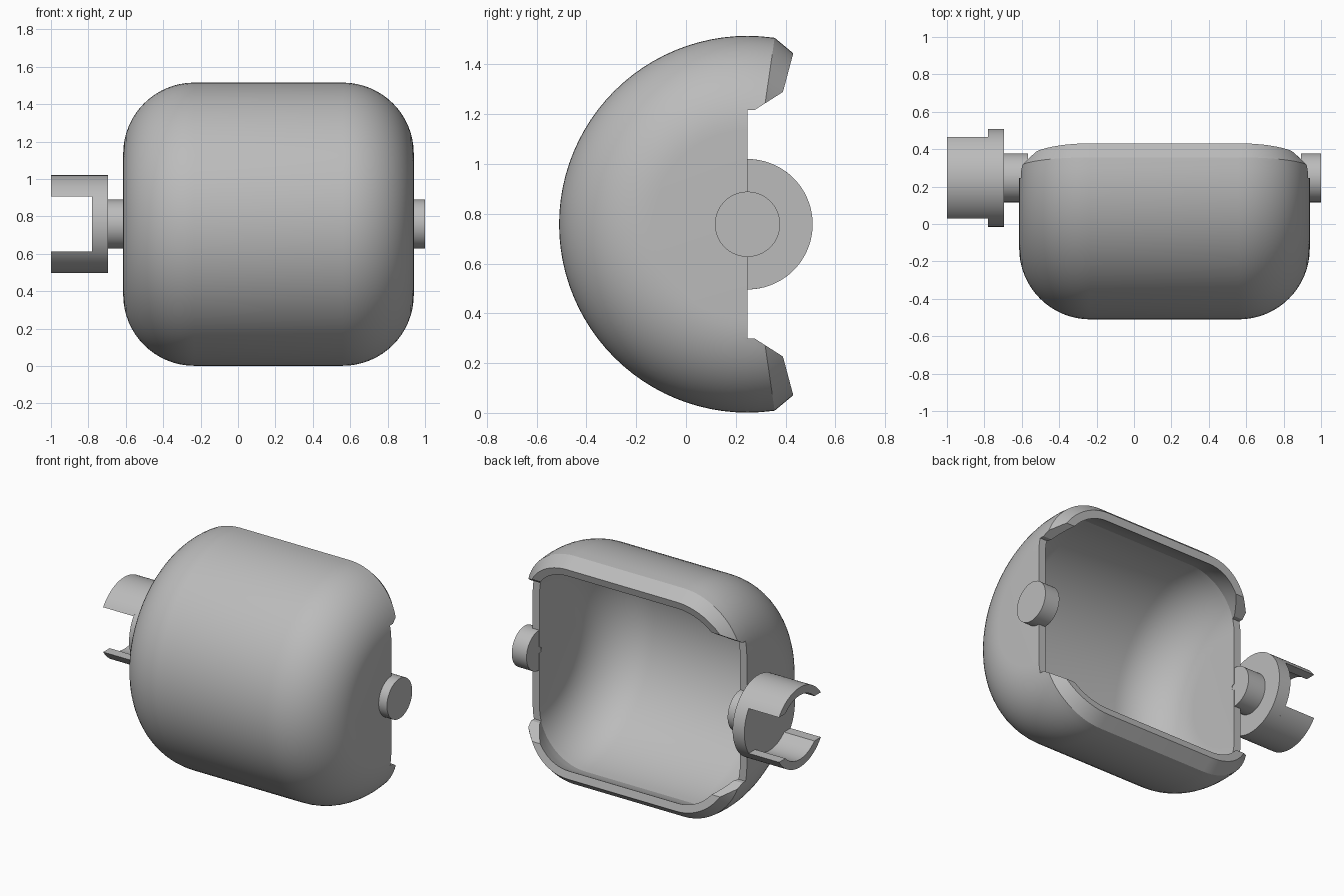
import bpy, bmesh
from math import sin, cos, pi, radians, asin

if "Cube" in bpy.data.objects:
    bpy.data.objects.remove(bpy.data.objects["Cube"], do_unlink=True)

AXIS_Y, AXIS_Z = 0.247, 0.758      # turning axis, parallel to x
RADIUS, FILLET, WALL = 0.757, 0.38, 0.05
MID_X, HALF_X = 0.163, 0.777

grey = bpy.data.materials.new("plain grey")
grey.use_nodes = True
colour = (0.5, 0.5, 0.5, 1)
grey.diffuse_color = colour
grey.node_tree.nodes["Principled BSDF"].inputs["Base Color"].default_value = colour


def make_object(name, bm):
    bmesh.ops.recalc_face_normals(bm, faces=bm.faces)
    mesh = bpy.data.meshes.new(name)
    bm.to_mesh(mesh)
    bm.free()
    mesh.materials.append(grey)
    ob = bpy.data.objects.new(name, mesh)
    bpy.context.collection.objects.link(ob)
    return ob


def activate(ob):
    bpy.ops.object.select_all(action='DESELECT')
    ob.select_set(True)
    bpy.context.view_layer.objects.active = ob


def smooth(ob):
    activate(ob)
    bpy.ops.object.shade_smooth_by_angle(angle=radians(12))


def prism(name, outline, x0, x1):
    """Extrude a (y, z) outline, measured from the axis, along x."""
    bm = bmesh.new()
    ends = [[bm.verts.new((x, AXIS_Y + y, AXIS_Z + z)) for y, z in outline] for x in (x0, x1)]
    for end in ends:
        bm.faces.new(end)
    n = len(outline)
    for i in range(n):
        j = (i + 1) % n
        bm.faces.new((ends[0][i], ends[0][j], ends[1][j], ends[1][i]))
    return make_object(name, bm)


def arc(r, a0, a1, n):
    return [(r * cos(a0 + (a1 - a0) * i / n), r * sin(a0 + (a1 - a0) * i / n)) for i in range(n + 1)]


def cylinder(name, r, x0, x1):
    ob = prism(name, arc(r, 0, 2 * pi, 72)[:-1], x0, x1)
    smooth(ob)
    return ob


def barrel_profile(offset):
    """Rounded (x, r) half outline, moved inward by offset."""
    f = FILLET - offset
    cx, cr = HALF_X - FILLET, RADIUS - FILLET
    right = [(cx + x, cr + r) for x, r in arc(f, 0, pi / 2, 16)]
    right.insert(0, (HALF_X - offset, 0.02))
    return right + [(-x, r) for x, r in reversed(right)]


# Shell: hollow turned body whose rim tapers inward at both ends of the sweep
LIP, BEVEL, INSET = 15, 8.3, 0.046
half_sweep = [-LIP, -BEVEL, -4, 0] + [3.75 * i for i in range(1, 25)]
sweep = half_sweep + [180 - a for a in reversed(half_sweep[:-1])]
bm = bmesh.new()
rings = []
for a in sweep:
    past = max(0, -a, a - 180)
    outer = barrel_profile(INSET * max(0, past - BEVEL) / (LIP - BEVEL))
    inner = barrel_profile(WALL + INSET * past / LIP)
    t = radians(a)
    rings.append([bm.verts.new((MID_X + x, AXIS_Y - r * sin(t), AXIS_Z + r * cos(t)))
                  for x, r in outer + inner[::-1]])
for p, q in zip(rings, rings[1:]):
    for i in range(len(p)):
        j = (i + 1) % len(p)
        bm.faces.new((p[i], p[j], q[j], q[i]))
bm.faces.new(rings[0])
bm.faces.new(rings[-1])
shell = make_object("shell", bm)

# Opening: trims the end walls flat and slants the ends of the lips
upper = [(0, 0.46), (0.03, 0.46), (0.14, 0.53), (0.3, 0.632)]
cutter = prism("opening_cutter", upper + [(y, -z) for y, z in reversed(upper)], -1.2, 1.2)
cutter.hide_render = True
cut = shell.modifiers.new("opening", 'BOOLEAN')
cut.operation, cut.solver, cut.object = 'DIFFERENCE', 'EXACT', cutter
activate(shell)
bpy.ops.object.modifier_apply(modifier=cut.name)
bpy.data.objects.remove(cutter, do_unlink=True)
smooth(shell)

# Pivot pins, set into the end walls
cylinder("left_pin", 0.131, 0.893, 1.0)
cylinder("right_pin", 0.131, -0.72, -0.567)

# Coupling disc with two curved prongs
DISC_R, PRONG_R, GAP = 0.262, 0.21, 0.147
cylinder("coupling_disc", DISC_R, -0.78, -0.695)
a_out, a_in = asin(GAP / DISC_R), asin(GAP / PRONG_R)
section = arc(DISC_R, a_out, pi - a_out, 28) + arc(PRONG_R, pi - a_in, a_in, 24)
for name, side in (("upper_prong", 1), ("lower_prong", -1)):
    smooth(prism(name, [(y, side * z) for y, z in section], -1.0, -0.775))
